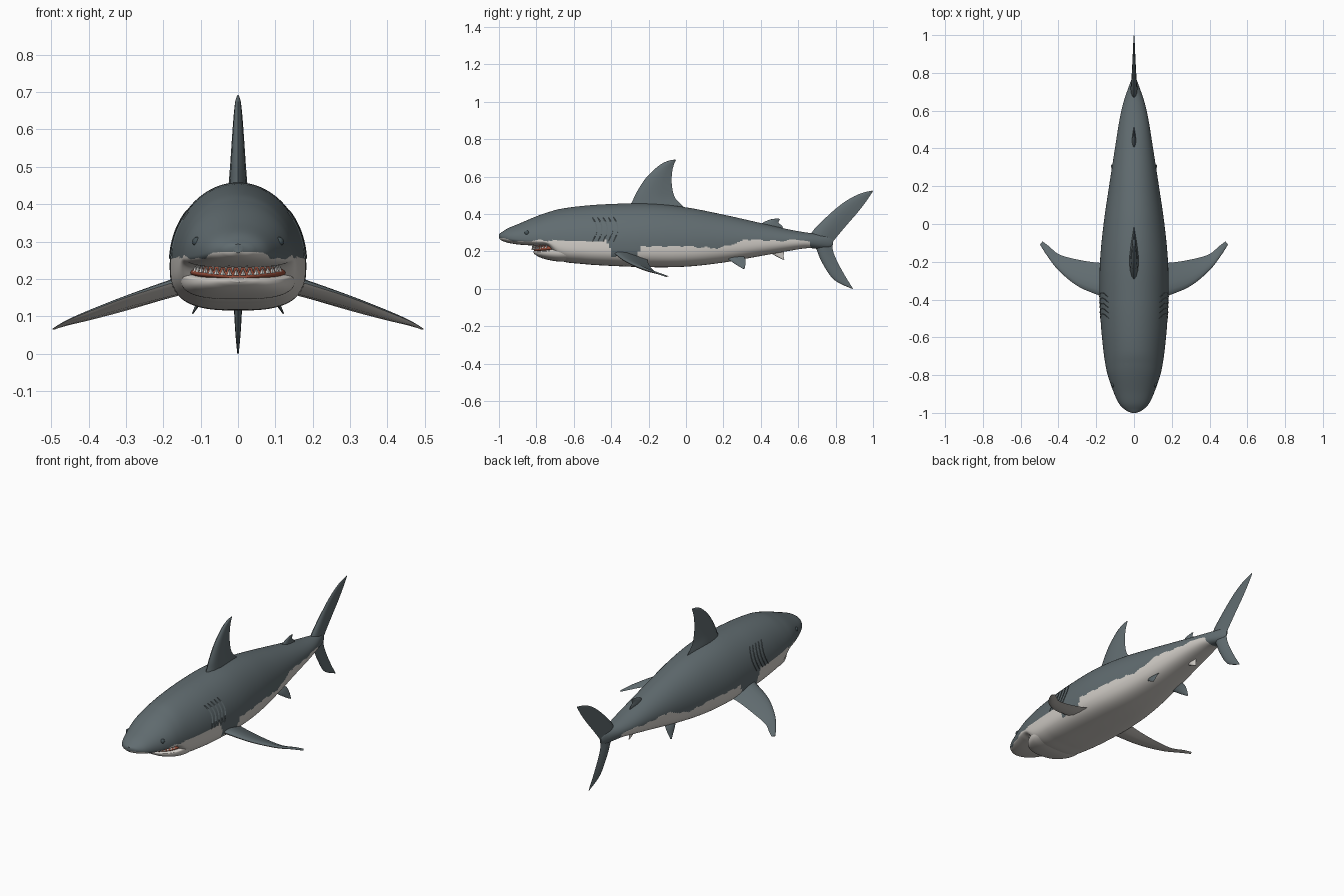
import bpy, bmesh, math
from mathutils import Vector

if "Cube" in bpy.data.objects:
    bpy.data.objects.remove(bpy.data.objects["Cube"])


def material(name, rgb):
    m = bpy.data.materials.new(name)
    m.diffuse_color = (*rgb, 1)
    m.use_nodes = True
    m.node_tree.nodes["Principled BSDF"].inputs["Base Color"].default_value = m.diffuse_color
    return m


SLATE = material("slate_grey", (0.119, 0.15, 0.162))
WHITE = material("belly_white", (0.64, 0.61, 0.57))
GUM = material("gum_red", (0.33, 0.08, 0.045))
TOOTH = material("tooth_white", (0.72, 0.71, 0.68))
EYE = material("eye_grey", (0.06, 0.085, 0.095))


def finish(bm, name, mats, rule=None, angle=40):
    """Turn a bmesh into an object, colouring faces by a rule."""
    bmesh.ops.recalc_face_normals(bm, faces=bm.faces)
    for f in bm.faces:
        f.smooth = True
        f.normal_update()
        if rule:
            f.material_index = rule(f)
    me = bpy.data.meshes.new(name)
    bm.to_mesh(me)
    bm.free()
    for m in mats:
        me.materials.append(m)
    me.set_sharp_from_angle(angle=math.radians(angle))
    ob = bpy.data.objects.new(name, me)
    bpy.context.collection.objects.link(ob)
    return ob


def spline(rows, n):
    """Smooth curve through rows of numbers, n steps per gap."""
    out = []
    for i in range(len(rows) - 1):
        a, b = rows[i], rows[i + 1]
        p = rows[max(i - 1, 0)]
        q = rows[min(i + 2, len(rows) - 1)]
        for k in range(n):
            t = k / n
            out.append([0.5 * (2 * B + (C - A) * t + (2 * A - 5 * B + 4 * C - D) * t * t
                               + (3 * B - A - 3 * C + D) * t ** 3)
                        for A, B, C, D in zip(p, a, b, q)])
    out.append(list(rows[-1]))
    return out


def loft(bm, rings):
    vs = [[bm.verts.new(p) for p in r] for r in rings]
    m = len(vs[0])
    for a, b in zip(vs, vs[1:]):
        for j in range(m):
            bm.faces.new((a[j], a[(j + 1) % m], b[(j + 1) % m], b[j]))
    bm.faces.new(vs[0])
    bm.faces.new(vs[-1])


def section_point(row, a):
    """Point on a rounded cross-section: y, half width, top, bottom, widest height."""
    y, w, top, bot, mid = row
    c, s = math.cos(a), math.sin(a)
    n = 2.0 if s >= 0 else 2 + min(1, w / 0.17)
    h = top - mid if s >= 0 else mid - bot
    x = max(0, 1 - abs(s) ** n) ** (1 / n)
    return Vector((w * math.copysign(x, c), y, mid + h * s))


def hull(name, rows, mats, segs=72, rule=None):
    bm = bmesh.new()
    loft(bm, [[section_point(r, 2 * math.pi * (j + .5) / segs) for j in range(segs)]
              for r in rows])
    return finish(bm, name, mats, rule)


# Body: snout to tail stalk
BODY = spline([
    (-1.0, .012, .293, .270, .282), (-.985, .045, .303, .258, .278),
    (-.95, .080, .325, .246, .272), (-.885, .110, .352, .236, .266),
    (-.80, .139, .388, .231, .262), (-.74, .152, .409, .226, .255),
    (-.67, .162, .428, .152, .245), (-.55, .174, .444, .133, .24),
    (-.40, .182, .454, .123, .238), (-.20, .180, .457, .116, .238),
    (0, .161, .436, .119, .238), (.20, .132, .397, .141, .243),
    (.40, .101, .352, .176, .253), (.55, .077, .318, .203, .256),
    (.64, .057, .302, .217, .256), (.71, .034, .292, .216, .253),
    (.76, .015, .283, .220, .25), (.785, .004, .265, .235, .25)], 14)

# Height of the grey and white border along the body
BORDER = [(-1.0, .275), (-.93, .258), (-.86, .252), (-.8, .26), (-.6, .256), (-.47, .253),
          (-.43, .258), (-.41, .235), (-.395, .175), (-.26, .175), (-.24, .228), (0, .228),
          (.17, .217), (.25, .24), (.32, .265), (.5, .257), (.61, .264), (.66, .25), (.69, .1)]


def border(y):
    for (a, u), (b, v) in zip(BORDER, BORDER[1:]):
        if a <= y <= b:
            return u + (v - u) * (y - a) / (b - a) + .003 * math.sin(70 * y)
    return BORDER[0][1] if y < 0 else 0


def body_colour(f):
    c = f.calc_center_median()
    return 0 if c.z > border(c.y) else 1


hull("body", BODY, [SLATE, WHITE], 128, body_colour)

# Lower jaw and red mouth lining
hull("lower_jaw", spline([
    (-.815, .02, .203, .192, .198), (-.805, .055, .206, .182, .197),
    (-.78, .095, .208, .168, .197), (-.74, .128, .214, .156, .2),
    (-.68, .151, .230, .146, .205), (-.61, .155, .235, .146, .21)], 6), [WHITE])
hull("mouth_lining", spline([
    (-.812, .03, .222, .199, .21), (-.795, .07, .236, .199, .212),
    (-.76, .107, .242, .199, .215), (-.71, .130, .246, .2, .22),
    (-.65, .135, .246, .2, .22)], 6), [GUM])

# Teeth: two curved rows of cones
bm = bmesh.new()
for row in (0, 1):
    for i in range(17):
        t = math.radians(-74 + 148 * (i + .5 * row) / 16.5)
        x, y = .118 * math.sin(t), -.706 - .113 * math.cos(t)
        rise = .012 * (x / .118) ** 2
        base, tip = ((.209, .228), (.241, .216))[row]
        r = .0075
        ring = [bm.verts.new((x + r * math.cos(k * math.pi / 2), y + r * math.sin(k * math.pi / 2),
                              base + rise)) for k in range(4)]
        top = bm.verts.new((x, y - .003, tip + rise))
        for k in range(4):
            bm.faces.new((ring[k], ring[(k + 1) % 4], top))
        bm.faces.new(ring)
finish(bm, "teeth", [TOOTH], angle=20)


def body_surface(y, a):
    for r, s in zip(BODY, BODY[1:]):
        if r[0] <= y <= s[0]:
            t = (y - r[0]) / (s[0] - r[0])
            return section_point([u + (v - u) * t for u, v in zip(r, s)], a)


# Eyes and raised gill folds on both sides
for sx, side in ((1, "right"), (-1, "left")):
    bm = bmesh.new()
    bmesh.ops.create_uvsphere(bm, u_segments=16, v_segments=10, radius=.013)
    p = body_surface(-.85, math.radians(20))
    bmesh.ops.translate(bm, verts=bm.verts, vec=((p.x - .006) * sx, p.y, p.z))
    finish(bm, side + "_eye", [EYE])

    bm = bmesh.new()
    for g in range(5):
        rings = []
        for k in range(13):
            t = k / 12
            a = math.radians(4 + 38 * t)
            y = -.50 + .028 * g + .02 * math.sin(math.pi * t)
            w = .006 * math.sin(math.pi * (.08 + .84 * t))
            ring = []
            for d, lift in ((-w, -.002), (w, .003), (w, -.003)):
                q = body_surface(y + d, a)
                ring.append((sx * (q.x + lift), q.y, q.z + lift * .5))
            rings.append(ring)
        loft(bm, rings)
    finish(bm, side + "_gill_folds", [SLATE])


def fin(name, rows, normal, sx=1, mats=(SLATE,), rule=None, n=6):
    """Foil fin. Rows: leading x y z, trailing x y z, half thickness."""
    bm, rings = bmesh.new(), []
    foil = [(0, 0), (.06, .5), (.18, .85), (.38, 1), (.65, .65), (.88, .22), (1, 0)]
    nrm = Vector(normal).normalized()
    for r in spline(rows, n):
        lead, trail = Vector(r[:3]), Vector(r[3:6])
        pts = [lead.lerp(trail, u) + nrm * h * r[6] for u, h in foil]
        pts += [lead.lerp(trail, u) - nrm * h * r[6] for u, h in foil[-2:0:-1]]
        rings.append([(p.x * sx, p.y, p.z) for p in pts])
    loft(bm, rings)
    return finish(bm, name, list(mats), rule, 60)


def upright(name, rows, mat=SLATE):
    """Centre fin. Rows: leading y z, trailing y z, half thickness."""
    fin(name, [(0, a, b, 0, c, d, h) for a, b, c, d, h in rows], (1, 0, 0), 1, (mat,))


upright("dorsal_fin", [
    (-.32, .42, .02, .41, .028), (-.29, .463, -.015, .442, .025), (-.265, .515, -.06, .49, .021),
    (-.215, .592, -.076, .56, .016), (-.15, .655, -.074, .625, .011),
    (-.10, .683, -.064, .666, .007), (-.057, .692, -.054, .688, .002)])
upright("tail_fin", [
    (.888, 0, .893, .002, .002), (.79, .05, .855, .062, .007), (.728, .14, .812, .14, .012),
    (.70, .205, .787, .20, .016), (.68, .25, .784, .243, .018), (.67, .298, .798, .268, .018),
    (.755, .388, .858, .34, .012), (.845, .463, .912, .402, .008),
    (.925, .507, .96, .463, .005), (.996, .526, 1.0, .523, .002)])
upright("rear_dorsal_fin", [
    (.39, .33, .52, .31, .012), (.41, .353, .515, .335, .01),
    (.45, .371, .495, .354, .006), (.49, .377, .503, .374, .002)])
upright("anal_fin", [
    (.43, .21, .53, .225, .01), (.46, .187, .525, .2, .008),
    (.495, .168, .522, .175, .005), (.52, .155, .526, .157, .002)], WHITE)


# Paired fins, the pectorals white on the underside
def below(f):
    return 1 if f.normal.z < -.1 else 0


for sx, side in ((1, "right"), (-1, "left")):
    fin(side + "_pectoral_fin", [
        (.12, -.40, .205, .12, -.20, .165, .022), (.18, -.38, .188, .19, -.205, .147, .019),
        (.30, -.328, .150, .30, -.188, .115, .013), (.40, -.245, .112, .395, -.162, .090, .009),
        (.46, -.168, .087, .45, -.118, .077, .005), (.497, -.11, .066, .485, -.092, .067, .002)],
        (.3, 0, .95), sx, (SLATE, WHITE), below)
    fin(side + "_pelvic_fin", [
        (.07, .19, .185, .06, .29, .195, .01), (.095, .235, .152, .09, .315, .165, .008),
        (.11, .275, .125, .107, .318, .138, .005), (.122, .305, .107, .12, .314, .109, .002)],
        (.9, 0, .4), sx)
